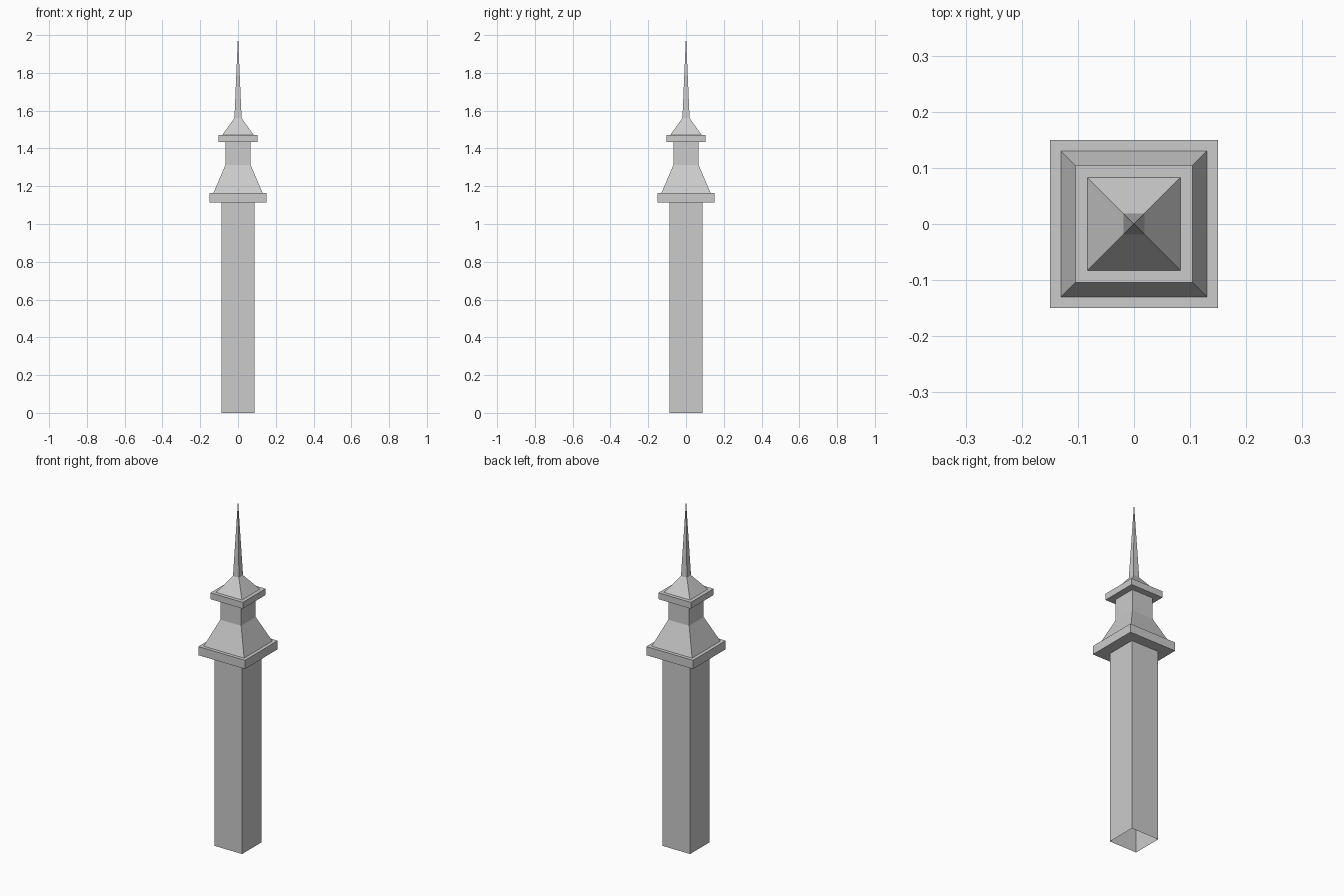
import bpy, bmesh

cube = bpy.data.objects.get("Cube")
if cube:
    bpy.data.objects.remove(cube)

stone = bpy.data.materials.new("grey_stone")
stone.use_nodes = True
colour = (0.6, 0.6, 0.6, 1)
stone.diffuse_color = colour
stone.node_tree.nodes["Principled BSDF"].inputs["Base Color"].default_value = colour


def square_part(name, profile, cap_bottom=False, cap_top=False):
    """Stack square rings of (half width, height); zero width makes a point."""
    bm = bmesh.new()
    rings = []
    for half, z in profile:
        if half == 0:
            rings.append([bm.verts.new((0, 0, z))] * 4)
        else:
            rings.append([bm.verts.new((sx * half, sy * half, z))
                          for sx, sy in ((-1, -1), (1, -1), (1, 1), (-1, 1))])
    for low, high in zip(rings, rings[1:]):
        for i in range(4):
            j = (i + 1) % 4
            corners = [low[i], low[j], high[j], high[i]]
            bm.faces.new(list(dict.fromkeys(corners)))
    if cap_bottom:
        bm.faces.new(rings[0][::-1])
    if cap_top:
        bm.faces.new(rings[-1])
    mesh = bpy.data.meshes.new(name)
    bm.to_mesh(mesh)
    bm.free()
    mesh.materials.append(stone)
    obj = bpy.data.objects.new(name, mesh)
    bpy.context.collection.objects.link(obj)
    return obj


# Hollow shaft, open at the foot
square_part("shaft", [(0.088, 0), (0.088, 1.115)])

# Projecting ledges
square_part("lower_ledge", [(0.15, 1.115), (0.15, 1.165)], True, True)
square_part("upper_ledge", [(0.104, 1.435), (0.104, 1.472)], True, True)

# Sloped roof below the straight neck
square_part("lower_roof", [(0.13, 1.165), (0.067, 1.312)])
square_part("neck", [(0.067, 1.312), (0.067, 1.435)])

# Upper roof and needle
square_part("upper_roof", [(0.083, 1.472), (0.019, 1.56)])
square_part("spire", [(0.019, 1.56), (0, 2)])
